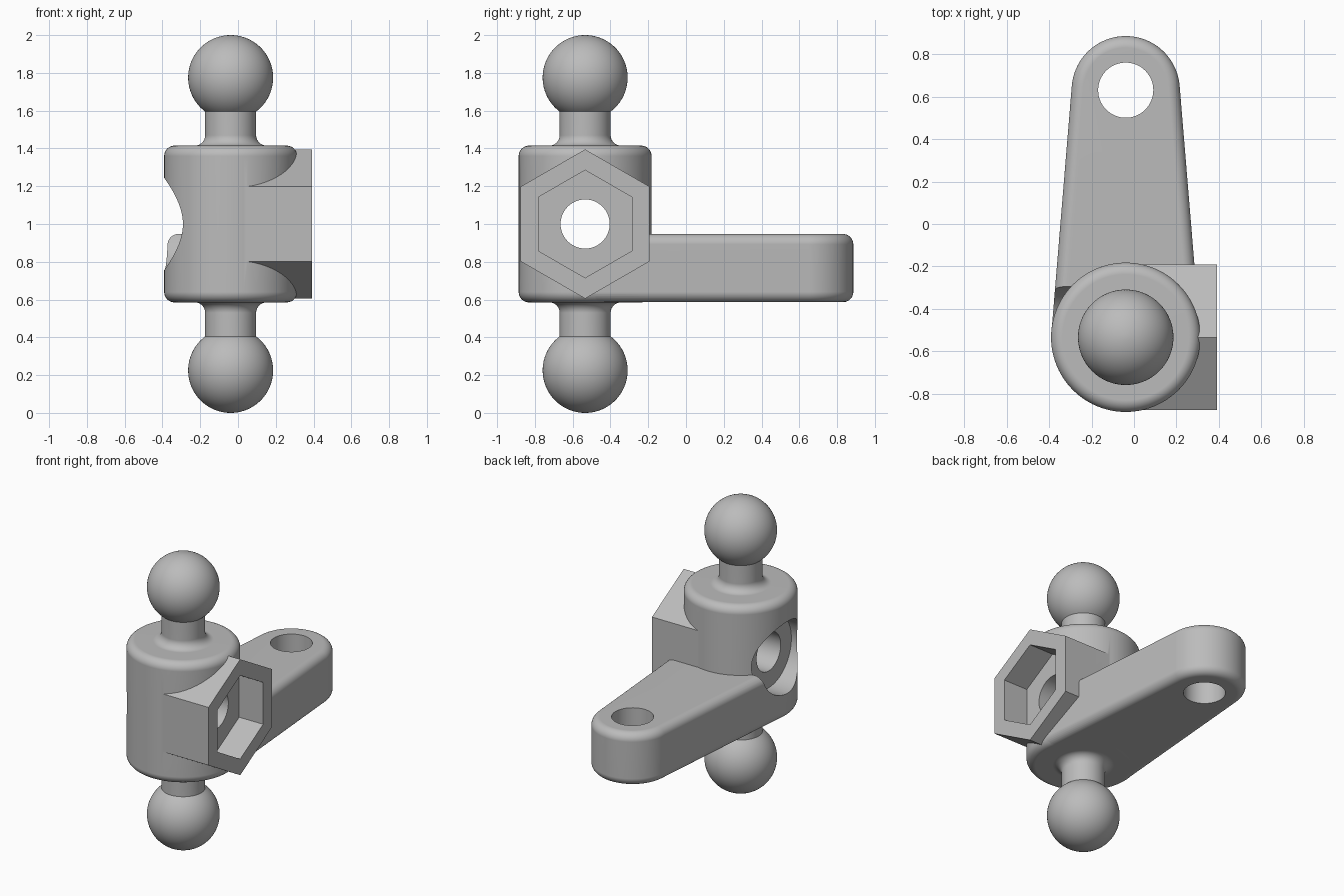
import bpy
import bmesh
from math import sin, cos, asin, radians, pi

if "Cube" in bpy.data.objects:
    bpy.data.objects.remove(bpy.data.objects["Cube"])

PX, PY = -0.039, -0.534      # post axis
ARM_Y = 0.631                # centre of the arm's far end
MID = 1.0                    # mid height of the post
BODY_R, HALF_H, FILLET = 0.352, 0.415, 0.055

grey = bpy.data.materials.new("plain grey")
grey.use_nodes = True
colour = (0.5, 0.5, 0.5, 1)
grey.diffuse_color = colour
grey.node_tree.nodes["Principled BSDF"].inputs["Base Color"].default_value = colour


def make_object(name, bm):
    bmesh.ops.remove_doubles(bm, verts=bm.verts, dist=1e-5)
    bmesh.ops.recalc_face_normals(bm, faces=bm.faces)
    mesh = bpy.data.meshes.new(name)
    bm.to_mesh(mesh)
    bm.free()
    mesh.materials.append(grey)
    obj = bpy.data.objects.new(name, mesh)
    bpy.context.collection.objects.link(obj)
    return obj


def arc(cx, cy, r, start, end, steps):
    """Points on a circular arc, angles in degrees."""
    angles = [radians(start + (end - start) * i / steps) for i in range(steps + 1)]
    return [(cx + r * cos(a), cy + r * sin(a)) for a in angles]


def loft(name, rings):
    """Closed solid through rings of equal point count."""
    bm = bmesh.new()
    loops = [[bm.verts.new(p) for p in ring] for ring in rings]
    n = len(loops[0])
    for low, high in zip(loops, loops[1:]):
        for i in range(n):
            j = (i + 1) % n
            bm.faces.new((low[i], low[j], high[j], high[i]))
    bm.faces.new(loops[0])
    bm.faces.new(loops[-1])
    return make_object(name, bm)


def prism_x(name, r, sides, x0, x1):
    """Prism across the post, with a corner pointing up."""
    outline = arc(PY, MID, r, 90, 450, sides)[:-1]
    return loft(name, [[(x, y, z) for y, z in outline] for x in (x0, x1)])


def combine(target, other, operation):
    mod = target.modifiers.new(other.name, 'BOOLEAN')
    mod.operation, mod.object, mod.solver = operation, other, 'EXACT'
    bpy.context.view_layer.objects.active = target
    bpy.ops.object.modifier_apply(modifier=mod.name)
    bpy.data.objects.remove(other)


# Post: filleted barrel with a ball stud at each end, turned from one profile
neck_r, ball_r = 0.135, 0.225
ball_start = -math_angle if (math_angle := 90 - asin(neck_r / ball_r) * 180 / pi) else 0
upper = arc(BODY_R - FILLET, HALF_H - FILLET, FILLET, 0, 90, 8)
upper += arc(neck_r + FILLET, HALF_H + FILLET, FILLET, 270, 180, 8)
upper += arc(0, 1 - ball_r, ball_r, ball_start, 90, 32)
profile = [(r, -h) for r, h in reversed(upper)] + upper
bm = bmesh.new()
verts = [bm.verts.new((PX + max(r, 0), PY, MID + h)) for r, h in profile]
edges = [bm.edges.new(pair) for pair in zip(verts, verts[1:])]
bmesh.ops.spin(bm, geom=verts + edges, cent=(PX, PY, 0), axis=(0, 0, 1),
               angle=2 * pi, steps=96)
bracket = make_object("ball_stud_bracket", bm)

# Arm: tapered bar with round ends and rounded rims
big, small = BODY_R - 0.001, 0.255
tilt = asin((big - small) / (ARM_Y - PY)) * 180 / pi


def arm_ring(inset, z):
    pts = arc(PX, ARM_Y, small - inset, tilt, 180 - tilt, 40)
    pts += arc(PX, PY, big - inset, 180 - tilt, 360 + tilt, 48)
    return [(x, y, z) for x, y in pts]


bottom, top = MID - HALF_H + 0.001, 0.947
rim = arc(-FILLET, 0, FILLET, 0, 90, 8)
rings = [arm_ring(-x, bottom + FILLET - h) for x, h in reversed(rim)]
rings += [arm_ring(-x, top - FILLET + h) for x, h in rim]
combine(bracket, loft("arm", rings), 'UNION')

# Hexagonal boss on the side
combine(bracket, prism_x("hex_boss", 0.395, 6, -0.02, 0.391), 'UNION')

# Cuts: hex socket, round counterbore, cross bore and arm hole
combine(bracket, prism_x("hex_socket", 0.285, 6, 0.21, 0.6), 'DIFFERENCE')
combine(bracket, prism_x("counterbore", 0.245, 80, -0.6, -0.25), 'DIFFERENCE')
combine(bracket, prism_x("cross_bore", 0.13, 64, -0.5, 0.5), 'DIFFERENCE')
hole = arc(PX, ARM_Y, 0.13, 0, 360, 64)[:-1]
combine(bracket, loft("arm_hole", [[(x, y, z) for x, y in hole] for z in (0.4, 1.2)]),
        'DIFFERENCE')

# Smooth shading with crisp cut edges and flat faces
bpy.ops.object.select_all(action='DESELECT')
bracket.select_set(True)
bpy.context.view_layer.objects.active = bracket
bpy.ops.object.shade_smooth_by_angle(angle=radians(30))
weighted = bracket.modifiers.new("even_normals", 'WEIGHTED_NORMAL')
weighted.keep_sharp = True
